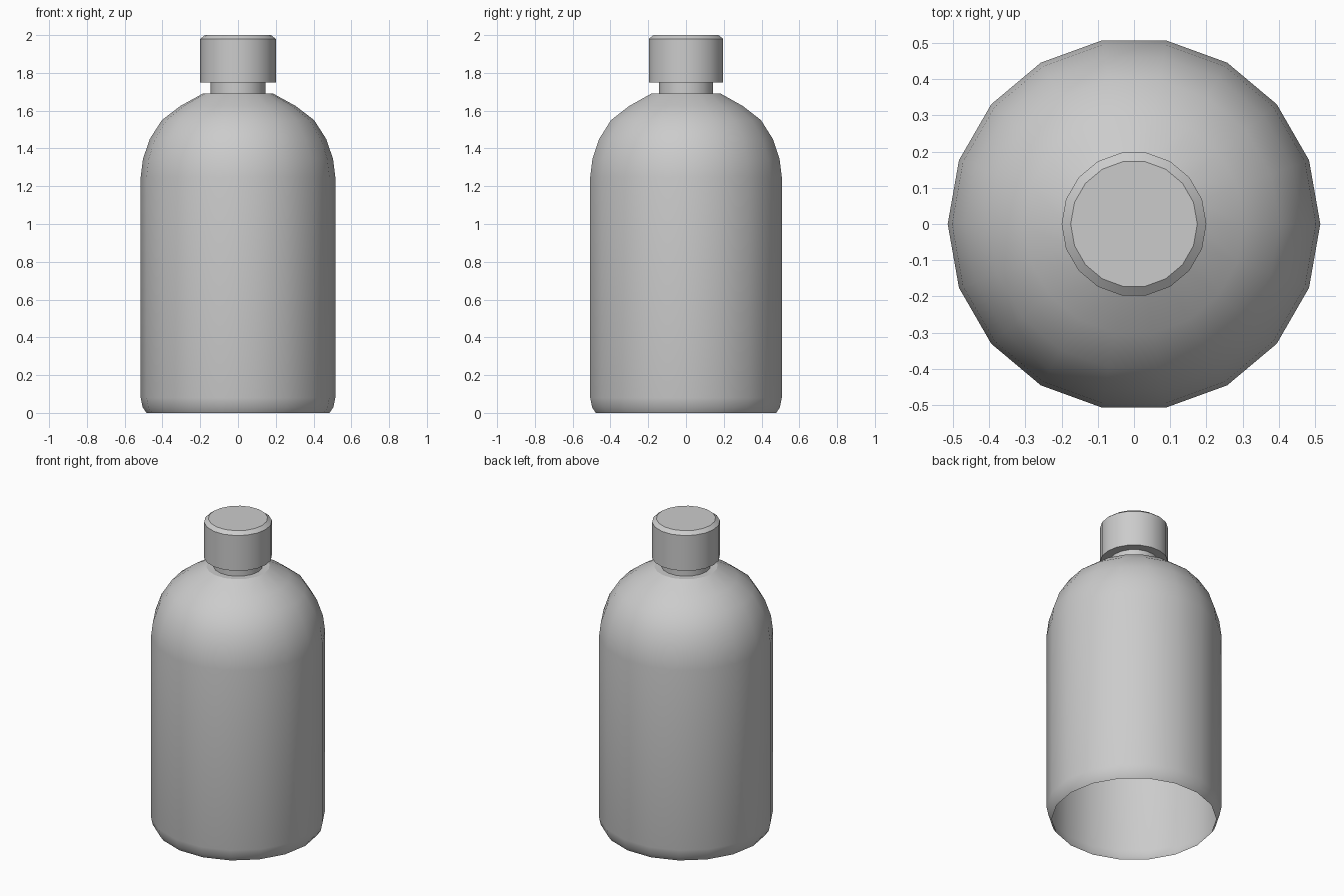
import bpy, bmesh, math

SIDES = 18

cube = bpy.data.objects.get("Cube")
if cube:
    bpy.data.objects.remove(cube)

grey = bpy.data.materials.new("light_grey")
grey.use_nodes = True
colour = (0.6, 0.6, 0.6, 1)
grey.diffuse_color = colour
grey.node_tree.nodes["Principled BSDF"].inputs["Base Color"].default_value = colour


def lathe(name, profile, close_bottom=False, close_top=False):
    """Revolve (radius, height) points around the z axis."""
    bm = bmesh.new()
    rings = []
    for r, z in profile:
        angles = [2 * math.pi * i / SIDES for i in range(SIDES)]
        rings.append([bm.verts.new((r * math.cos(a), r * math.sin(a), z)) for a in angles])
    for low, high in zip(rings, rings[1:]):
        for i in range(SIDES):
            j = (i + 1) % SIDES
            bm.faces.new((low[i], low[j], high[j], high[i]))
    if close_bottom:
        bm.faces.new(rings[0][::-1])
    if close_top:
        bm.faces.new(rings[-1])
    mesh = bpy.data.meshes.new(name)
    bm.to_mesh(mesh)
    bm.free()
    mesh.materials.append(grey)
    obj = bpy.data.objects.new(name, mesh)
    bpy.context.collection.objects.link(obj)
    bpy.ops.object.select_all(action="DESELECT")
    obj.select_set(True)
    bpy.context.view_layer.objects.active = obj
    bpy.ops.object.shade_smooth_by_angle(angle=math.radians(29))


# Body shell, open underneath, with a rounded shoulder turning in to the neck
lathe("bottle_body", [
    (0.485, 0), (0.505, 0.03), (0.515, 0.08), (0.515, 1.25), (0.503, 1.345),
    (0.467, 1.45), (0.403, 1.55), (0.305, 1.625), (0.187, 1.69), (0.145, 1.69)])

# Short neck
lathe("bottle_neck", [(0.145, 1.69), (0.145, 1.75)])

# Screw cap with a bevelled top edge
lathe("cap", [(0.2, 1.75), (0.2, 1.98), (0.175, 2.0)], close_bottom=True, close_top=True)
